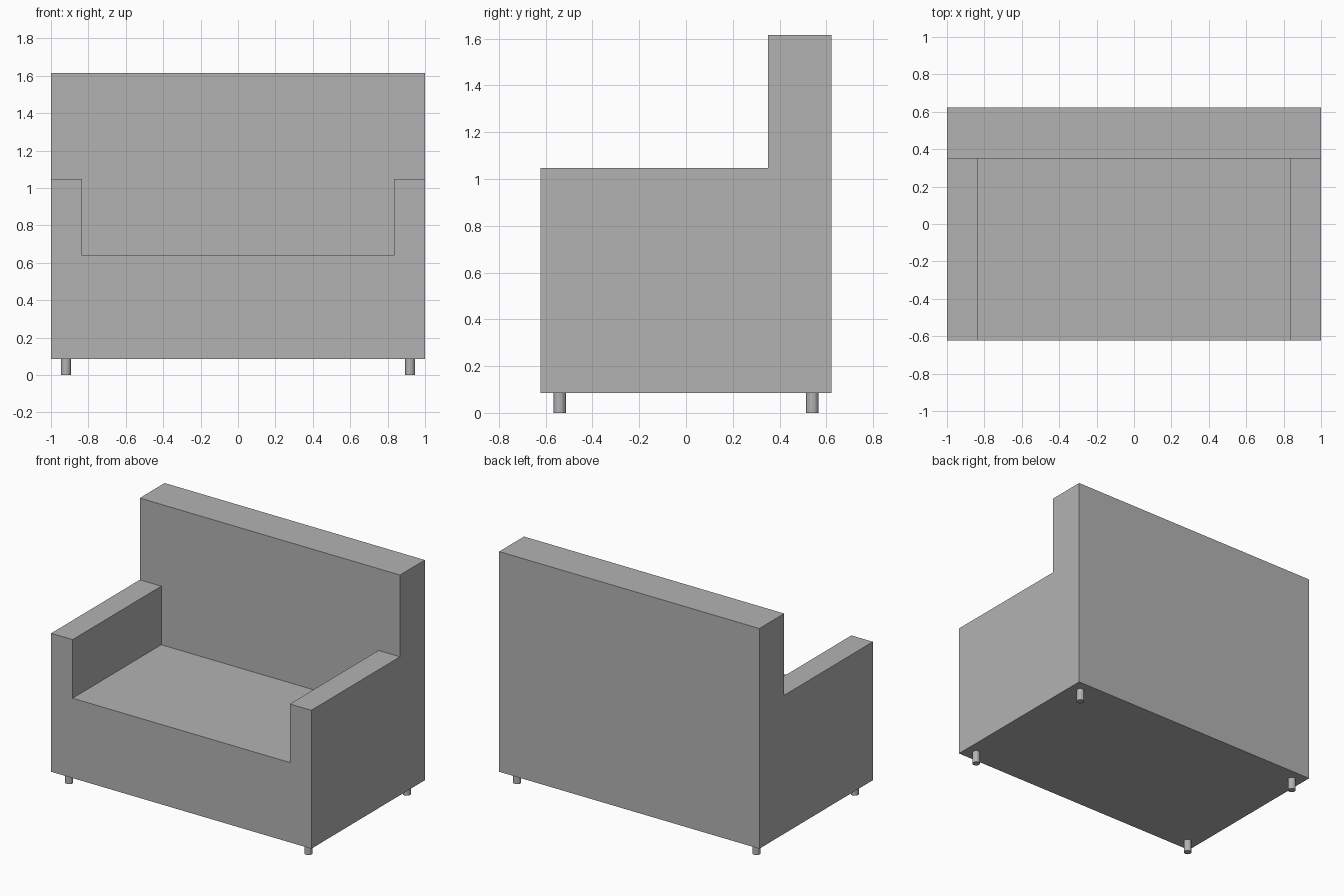
import bpy, bmesh
from mathutils import Vector, Matrix

cube = bpy.data.objects.get("Cube")
if cube:
    bpy.data.objects.remove(cube, do_unlink=True)

GREY = (0.45, 0.45, 0.45, 1)
fabric = bpy.data.materials.new("plain grey")
fabric.use_nodes = True
fabric.diffuse_color = GREY
fabric.node_tree.nodes["Principled BSDF"].inputs["Base Color"].default_value = GREY

HALF_W, HALF_D = 1.0, 0.623
BOTTOM, SEAT, ARM, TOP = 0.085, 0.64, 1.047, 1.615
ARM_X, BACK_Y = 0.835, 0.35


def add_object(name, bm):
    mesh = bpy.data.meshes.new(name)
    bm.to_mesh(mesh)
    bm.free()
    mesh.materials.append(fabric)
    obj = bpy.data.objects.new(name, mesh)
    bpy.context.collection.objects.link(obj)
    return obj


def raise_faces(bm, rule, height):
    """Extrude the upward faces chosen by rule up to the given height."""
    faces = [f for f in bm.faces
             if f.normal.z > 0.9 and rule(f.calc_center_median())]
    result = bmesh.ops.extrude_face_region(bm, geom=faces)
    for v in result["geom"]:
        if isinstance(v, bmesh.types.BMVert):
            v.co.z = height
    leftover = [f for f in faces if f.is_valid]
    if leftover:
        bmesh.ops.delete(bm, geom=leftover, context="FACES")
    bm.normal_update()


# Sofa body: a base block with arms and backrest raised from its top
bm = bmesh.new()
size = Vector((2 * HALF_W, 2 * HALF_D, SEAT - BOTTOM))
place = Matrix.Translation((0, 0, (SEAT + BOTTOM) / 2)) @ Matrix.Diagonal(size).to_4x4()
bmesh.ops.create_cube(bm, size=1, matrix=place)
for point, normal in (((ARM_X, 0, 0), (1, 0, 0)),
                      ((-ARM_X, 0, 0), (1, 0, 0)),
                      ((0, BACK_Y, 0), (0, 1, 0))):
    bmesh.ops.bisect_plane(bm, geom=bm.verts[:] + bm.edges[:] + bm.faces[:],
                           plane_co=point, plane_no=normal)
bm.normal_update()
raise_faces(bm, lambda c: abs(c.x) > ARM_X or c.y > BACK_Y, ARM)
raise_faces(bm, lambda c: c.y > BACK_Y, TOP)
bmesh.ops.dissolve_limit(bm, angle_limit=0.01, verts=bm.verts[:], edges=bm.edges[:])
bmesh.ops.recalc_face_normals(bm, faces=bm.faces[:])
add_object("sofa_body", bm)

# Four short round legs
for side, x in (("left", 0.92), ("right", -0.92)):
    for end, y in (("front", -0.54), ("back", 0.54)):
        bm = bmesh.new()
        bmesh.ops.create_cone(bm, cap_ends=True, segments=12,
                              radius1=0.026, radius2=0.026, depth=BOTTOM,
                              matrix=Matrix.Translation((x, y, BOTTOM / 2)))
        add_object(f"{end}_{side}_leg", bm)
